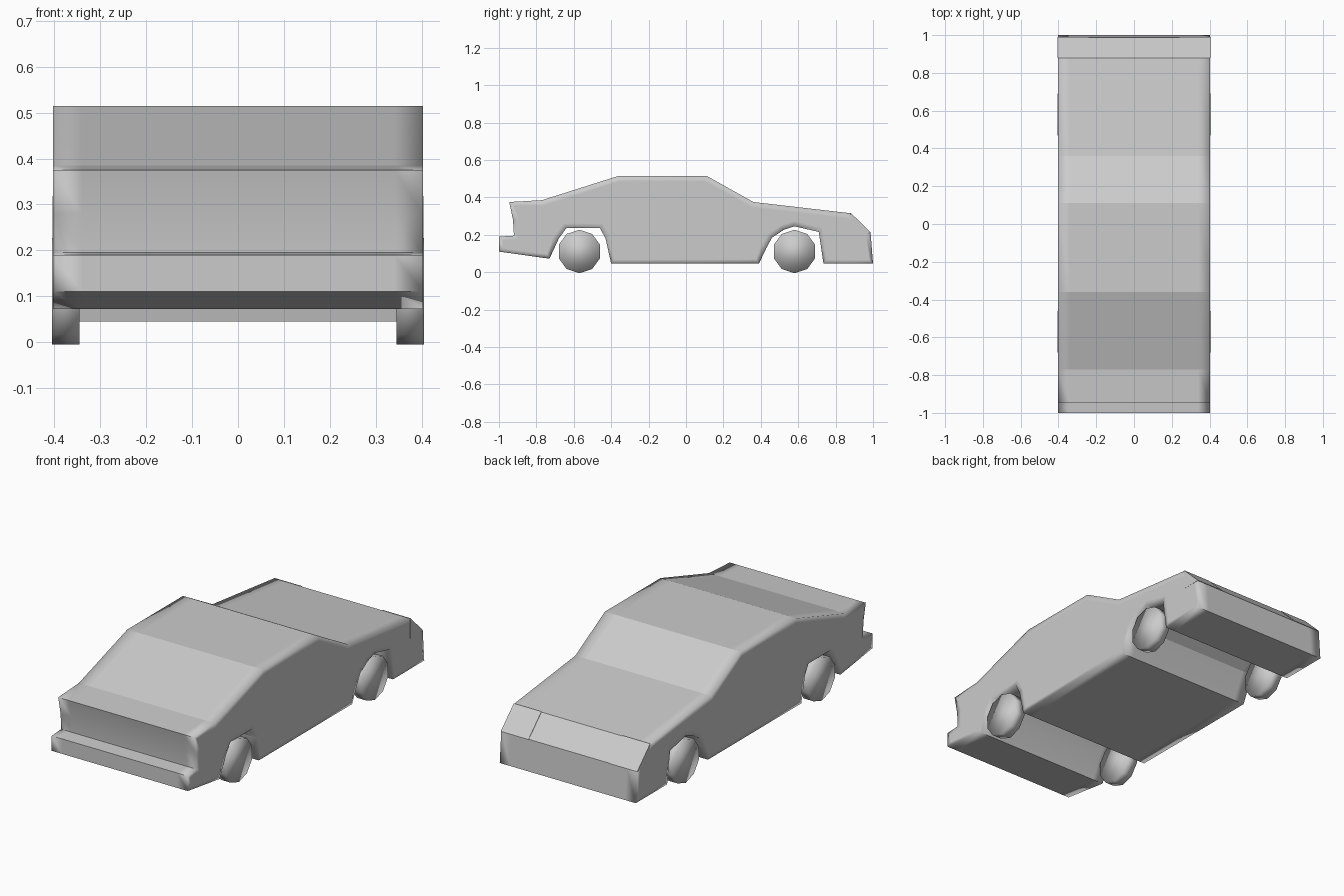
import bpy, bmesh
from math import radians, pi
from mathutils import Matrix

cube = bpy.data.objects.get("Cube")
if cube:
    bpy.data.objects.remove(cube, do_unlink=True)

HALF = 0.403

grey = bpy.data.materials.new("plain grey")
grey.use_nodes = True
GREY = (0.6, 0.6, 0.6, 1)
grey.diffuse_color = GREY
grey.node_tree.nodes["Principled BSDF"].inputs["Base Color"].default_value = GREY


def finish(bm, name):
    bmesh.ops.recalc_face_normals(bm, faces=bm.faces)
    mesh = bpy.data.meshes.new(name)
    bm.to_mesh(mesh)
    bm.free()
    mesh.materials.append(grey)
    obj = bpy.data.objects.new(name, mesh)
    bpy.context.scene.collection.objects.link(obj)
    return obj


def extrude_profile(points, columns):
    """Sweep a (y, z) profile across the given x columns and cap both ends."""
    bm = bmesh.new()
    rings = [[bm.verts.new((x, y, z)) for y, z in points] for x in columns]
    n = len(points)
    for a, b in zip(rings, rings[1:]):
        for i in range(n):
            j = (i + 1) % n
            bm.faces.new((a[i], a[j], b[j], b[i]))
    caps = [bm.faces.new(rings[0]), bm.faces.new(rings[-1])]
    bmesh.ops.recalc_face_normals(bm, faces=bm.faces)
    return bm, caps


# Body: side outline with open wheel arches, swept across the width
outline = [
    (-1, 0.19), (-1, 0.11), (-0.73, 0.072), (-0.68, 0.18), (-0.64, 0.235),
    (-0.46, 0.235), (-0.43, 0.18), (-0.4, 0.045), (0.39, 0.045), (0.43, 0.13),
    (0.46, 0.185), (0.52, 0.225), (0.58, 0.245), (0.71, 0.215), (0.735, 0.045),
    (1, 0.045), (0.987, 0.21), (0.88, 0.315), (0.36, 0.375), (0.11, 0.515),
    (-0.36, 0.515), (-0.77, 0.385), (-0.945, 0.375), (-0.925, 0.28), (-0.92, 0.195)]
bm, caps = extrude_profile(outline, [-HALF, -0.34, 0, 0.34, HALF])
bmesh.ops.inset_region(bm, faces=caps, thickness=0.03, depth=0)

# Soft shading along the flanks, crisp creases across the car
for face in bm.faces:
    face.smooth = True
for edge in bm.edges:
    a, b = edge.verts
    across = abs(a.co.x - b.co.x) > 0.01
    if across and edge.calc_face_angle(0) > radians(14):
        edge.smooth = False
finish(bm, "body")

# Headlight corners, standing slightly proud of the nose
for side, name in ((-1, "headlight_right"), (1, "headlight_left")):
    wedge = [(0.88, 0.21), (0.99, 0.21), (0.88, 0.318)]
    bm, caps = extrude_profile(wedge, sorted((side * 0.24, side * (HALF + 0.001))))
    finish(bm, name)

# Wheels: ten-sided discs lying flush with the flanks
for end, y in (("front", -0.57), ("rear", 0.58)):
    for side, name in ((-1, "right"), (1, "left")):
        bm = bmesh.new()
        bmesh.ops.create_cone(bm, cap_ends=True, segments=10,
                              radius1=0.116, radius2=0.116, depth=0.06)
        turn = Matrix.Rotation(pi / 2, 4, 'Y') @ Matrix.Rotation(pi / 2, 4, 'Z')
        place = Matrix.Translation((side * 0.375, y, 0.1105))
        bmesh.ops.transform(bm, matrix=place @ turn, verts=bm.verts)
        for face in bm.faces:
            face.smooth = True
        finish(bm, end + "_wheel_" + name)
